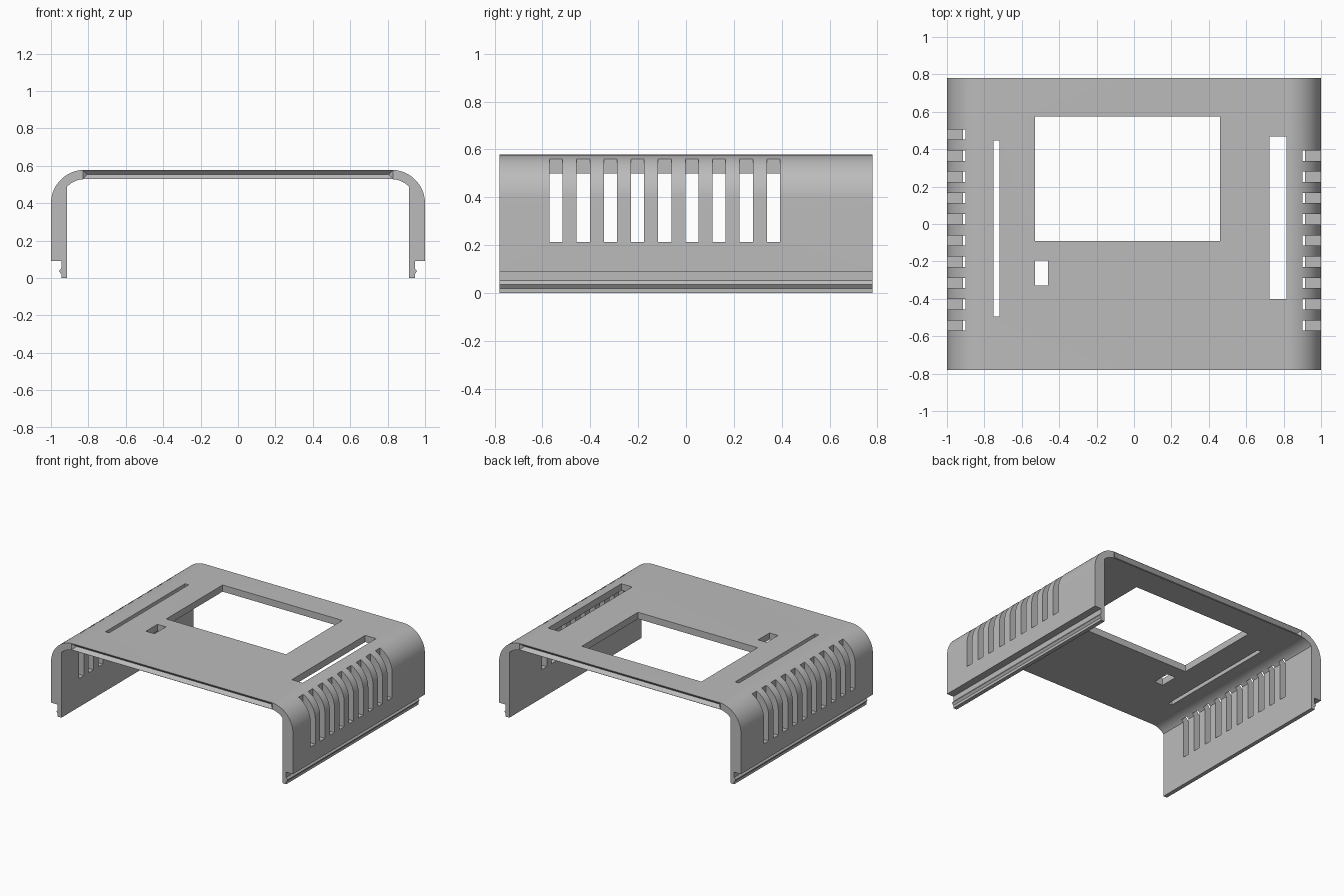
import bpy, bmesh, math
from mathutils import Vector

default = bpy.data.objects.get("Cube")
if default:
    bpy.data.objects.remove(default, do_unlink=True)

LENGTH, TOP, UNDERSIDE = 0.78, 0.578, 0.528
WALL, SLOT_X = 0.915, 0.90
CX, CZ = 0.82, 0.398            # centre of the rounded corner
R_OUT, R_IN = TOP - CZ, UNDERSIDE - CZ


def arc(radius, start, end, steps=20):
    return [(CX + radius * math.cos(start + (end - start) * i / steps),
             CZ + radius * math.sin(start + (end - start) * i / steps))
            for i in range(steps + 1)]


# Half profile of the shell: inner arc, wall, stepped foot with a snap ridge, outer arc
foot = [(WALL, 0), (0.945, 0), (0.945, 0.02), (0.957, 0.036),
        (0.945, 0.052), (0.945, 0.09), (1, 0.09)]
wall_angle = math.acos((WALL - CX) / R_IN)
half = arc(R_IN, math.pi / 2, wall_angle) + foot + arc(R_OUT, 0, math.pi / 2)
profile = half + [(-x, z) for x, z in reversed(half)]

bm = bmesh.new()
face = bm.faces.new([bm.verts.new((x, -LENGTH, z)) for x, z in profile])
swept = bmesh.ops.extrude_face_region(bm, geom=[face])["geom"]
moved = [v for v in swept if isinstance(v, bmesh.types.BMVert)]
bmesh.ops.translate(bm, verts=moved, vec=(0, 2 * LENGTH, 0))
bmesh.ops.recalc_face_normals(bm, faces=bm.faces)
mesh = bpy.data.meshes.new("cover_shell")
bm.to_mesh(mesh)
bm.free()
shell = bpy.data.objects.new("cover_shell", mesh)
bpy.context.collection.objects.link(shell)

# Cutter for every opening
cut = bmesh.new()


def box(x0, x1, y0, y1, z0, z1):
    verts = bmesh.ops.create_cube(cut, size=1)["verts"]
    for v in verts:
        v.co = Vector((x0 if v.co.x < 0 else x1,
                       y0 if v.co.y < 0 else y1,
                       z0 if v.co.z < 0 else z1))


# Display window, button hole, narrow slit and wide connector slot
for x0, x1, y0, y1 in [(-0.53, 0.46, -0.09, 0.575), (-0.53, -0.46, -0.33, -0.195),
                       (-0.75, -0.72, -0.495, 0.446), (0.725, 0.815, -0.4, 0.467)]:
    box(x0, x1, y0, y1, 0.45, 0.7)

# Cooling slots over the shoulders: ten on one side, nine on the other
for side, count in ((-1, 10), (1, 9)):
    for i in range(count):
        y = -0.57 + i * 0.1135
        box(*sorted((side * SLOT_X, side * 1.1)), y, y + 0.055, 0.213, 0.7)

# V-shaped grooves with tapered ends along the front and back edges of the top
mid, depth, rise = (TOP + UNDERSIDE) / 2, 0.024, 0.023
for end in (-1, 1):
    points = [(sx * 0.83, end * LENGTH, mid + sz * rise)
              for sx in (-1, 1) for sz in (-1, 1)]
    points += [(sx * 0.855, end * (LENGTH + depth), mid + sz * rise * 2)
               for sx in (-1, 1) for sz in (-1, 1)]
    points += [(sx * 0.805, end * (LENGTH - depth), mid) for sx in (-1, 1)]
    bmesh.ops.convex_hull(cut, input=[cut.verts.new(p) for p in points])

bmesh.ops.recalc_face_normals(cut, faces=cut.faces)
cut_mesh = bpy.data.meshes.new("opening_cutter")
cut.to_mesh(cut_mesh)
cut.free()
cutter = bpy.data.objects.new("opening_cutter", cut_mesh)
bpy.context.collection.objects.link(cutter)
cutter.hide_render = True

# Cut the openings and remove the helper
boolean = shell.modifiers.new("openings", 'BOOLEAN')
boolean.operation = 'DIFFERENCE'
boolean.solver = 'EXACT'
boolean.object = cutter
bpy.ops.object.select_all(action='DESELECT')
shell.select_set(True)
bpy.context.view_layer.objects.active = shell
bpy.ops.object.modifier_apply(modifier=boolean.name)
bpy.data.objects.remove(cutter, do_unlink=True)

# Plain grey plastic
grey = bpy.data.materials.new("grey_plastic")
grey.use_nodes = True
colour = (0.5, 0.5, 0.5, 1)
grey.diffuse_color = colour
grey.node_tree.nodes["Principled BSDF"].inputs["Base Color"].default_value = colour
shell.data.materials.clear()
shell.data.materials.append(grey)
bpy.ops.object.shade_smooth_by_angle(angle=math.radians(25))
